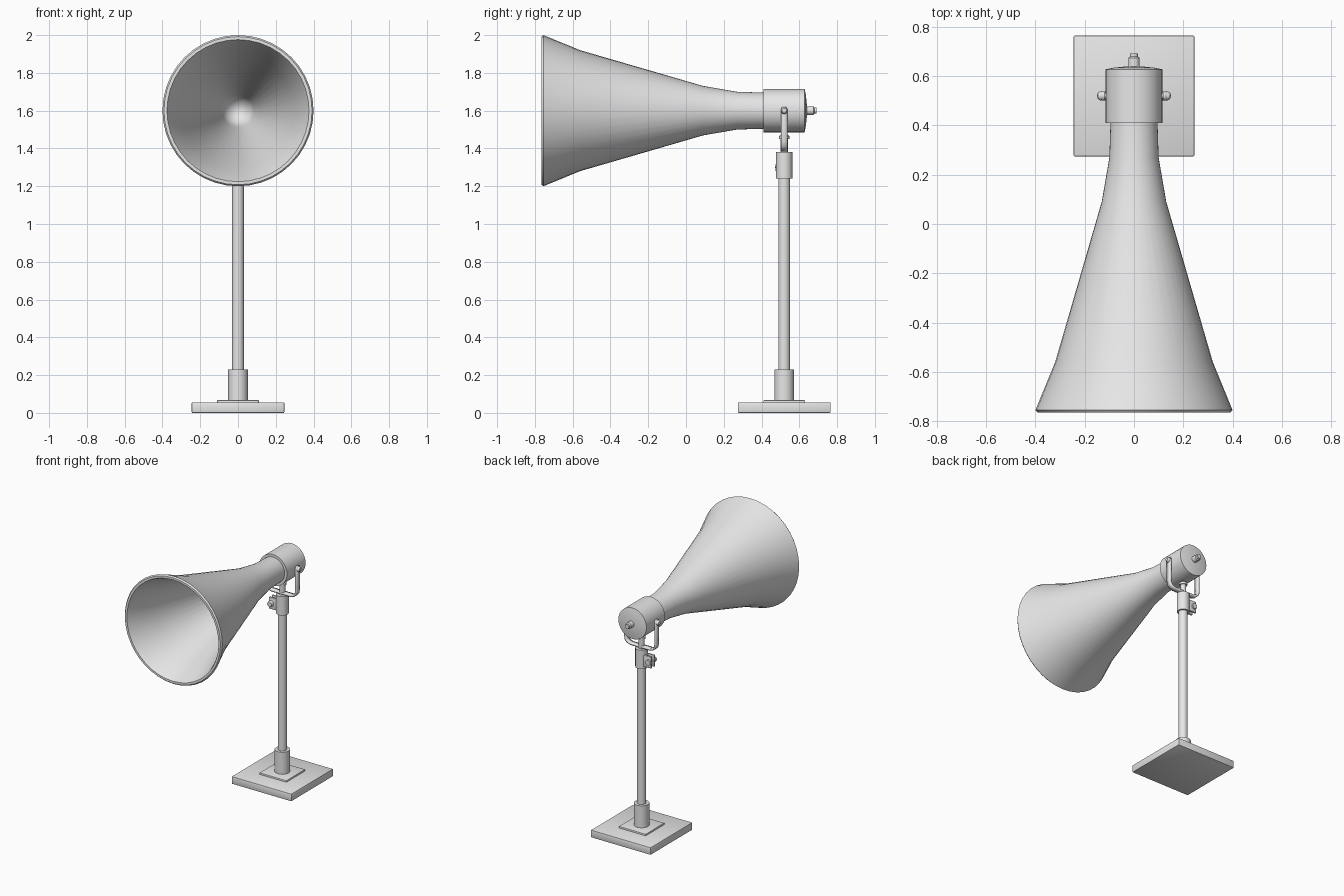
import bpy
import bmesh
from math import pi, radians
from mathutils import Matrix, Vector

cube = bpy.data.objects.get("Cube")
if cube:
    bpy.data.objects.remove(cube, do_unlink=True)

grey = bpy.data.materials.new("light grey metal")
grey.use_nodes = True
grey.diffuse_color = (0.8, 0.8, 0.8, 1)
grey.node_tree.nodes["Principled BSDF"].inputs["Base Color"].default_value = grey.diffuse_color

POST_Y = 0.52   # post axis
HORN_Z = 1.6    # horn axis
ALONG_Y = Matrix.Rotation(-pi / 2, 4, "X")
ALONG_X = Matrix.Rotation(pi / 2, 4, "Y")
UP = Matrix.Identity(4)


def finish(name, bm, angle=35):
    bmesh.ops.recalc_face_normals(bm, faces=bm.faces)
    mesh = bpy.data.meshes.new(name)
    bm.to_mesh(mesh)
    bm.free()
    mesh.materials.append(grey)
    obj = bpy.data.objects.new(name, mesh)
    bpy.context.collection.objects.link(obj)
    bpy.ops.object.select_all(action="DESELECT")
    obj.select_set(True)
    bpy.context.view_layer.objects.active = obj
    bpy.ops.object.shade_smooth_by_angle(angle=radians(angle))
    return obj


def lathe(name, profile, origin, axis=UP, steps=32, angle=35):
    """Spin (position, radius) pairs about an axis through origin."""
    bm = bmesh.new()
    verts = [bm.verts.new((r, 0, t)) for t, r in profile]
    edges = [bm.edges.new(pair) for pair in zip(verts, verts[1:])]
    bmesh.ops.spin(bm, geom=verts + edges, cent=(0, 0, 0), axis=(0, 0, 1),
                   angle=2 * pi, steps=steps)
    bmesh.ops.remove_doubles(bm, verts=bm.verts, dist=0.0005)
    bm.transform(Matrix.Translation(origin) @ axis)
    return finish(name, bm, angle)


def rod(name, start, end, radius, origin, axis=UP, steps=24):
    return lathe(name, [(start, 0), (start, radius), (end, radius), (end, 0)],
                 origin, axis, steps)


def box(name, size, centre, bevel=0.0):
    bm = bmesh.new()
    bmesh.ops.create_cube(bm, size=1)
    bm.transform(Matrix.Translation(centre) @ Matrix.Diagonal((*size, 1)))
    if bevel:
        bmesh.ops.bevel(bm, geom=bm.edges[:], offset=bevel, segments=2,
                        profile=0.5, affect="EDGES")
    return finish(name, bm)


# Base and post
foot = Vector((0, POST_Y, 0))
box("base_plate", (0.49, 0.49, 0.055), (0, POST_Y, 0.0275), 0.004)
box("base_flange", (0.22, 0.22, 0.02), (0, POST_Y, 0.057), 0.002)
rod("post_socket", 0.06, 0.23, 0.052, foot)
rod("post", 0.2, 1.26, 0.031, foot)

# Clamp on top of the post, with a pair of bolted ears on the right
rod("clamp", 1.24, 1.38, 0.043, foot)
for side, label in ((-1, "front"), (1, "back")):
    box(f"clamp_ear_{label}", (0.07, 0.015, 0.085),
        (-0.06, POST_Y + side * 0.018, 1.30), 0.003)
lathe("clamp_bolt", [(-0.048, 0), (-0.046, 0.018), (-0.025, 0.022), (-0.025, 0.011),
                     (0.025, 0.011), (0.025, 0.02), (0.036, 0.02), (0.036, 0)],
      (-0.075, POST_Y, 1.30), ALONG_Y, 16)

# Swivel pin through the bracket
lathe("swivel_pin", [(1.37, 0), (1.37, 0.02), (1.45, 0.02), (1.45, 0.028),
                     (1.465, 0.028), (1.478, 0.015), (1.48, 0)], foot, UP, 16)

# U-shaped bracket, half path mirrored
half = [(0.124, 1.62), (0.124, 1.6), (0.124, 1.44), (0.119, 1.415),
        (0.105, 1.4), (0.08, 1.392)]
widths = [0.012, 0.018, 0.018, 0.018, 0.018, 0.018]
path = [(x, z, w) for (x, z), w in zip(half, widths)]
path += [(-x, z, w) for x, z, w in reversed(path)]
bm = bmesh.new()
rows = [[bm.verts.new((x, POST_Y + s * w, z)) for s in (-1, 1)] for x, z, w in path]
for a, b in zip(rows, rows[1:]):
    bm.faces.new((a[0], a[1], b[1], b[0]))
bracket = finish("bracket", bm)
solid = bracket.modifiers.new("thickness", "SOLIDIFY")
solid.thickness = 0.014
solid.offset = 0

# Driver housing with rear nub and side pivot bolts
horn_axis = Vector((0, 0, HORN_Z))
lathe("driver_housing", [(0.41, 0), (0.41, 0.115), (0.628, 0.115), (0.635, 0.08),
                         (0.64, 0.03), (0.64, 0)], horn_axis, ALONG_Y)
lathe("rear_nub", [(0.63, 0), (0.63, 0.023), (0.675, 0.023), (0.68, 0.016),
                   (0.692, 0.016), (0.692, 0)], horn_axis, ALONG_Y, 16)
for side, label in ((1, "left"), (-1, "right")):
    axis = ALONG_X if side > 0 else Matrix.Rotation(-pi / 2, 4, "Y")
    lathe(f"pivot_bolt_{label}", [(0.1, 0), (0.1, 0.012), (0.128, 0.012), (0.128, 0.018),
                                  (0.138, 0.018), (0.147, 0.012), (0.15, 0)],
          (0, POST_Y, HORN_Z), axis, 16)

# Flared horn: outer wall, rolled lip, inner wall
lathe("horn", [(0.43, 0), (0.43, 0.095), (0.27, 0.1), (0.09, 0.131), (-0.56, 0.32),
               (-0.755, 0.4), (-0.765, 0.392), (-0.765, 0.376), (-0.75, 0.368),
               (-0.56, 0.3), (0.09, 0.115), (0.28, 0.085), (0.36, 0.06), (0.39, 0)],
      horn_axis, ALONG_Y, 40, 50)
